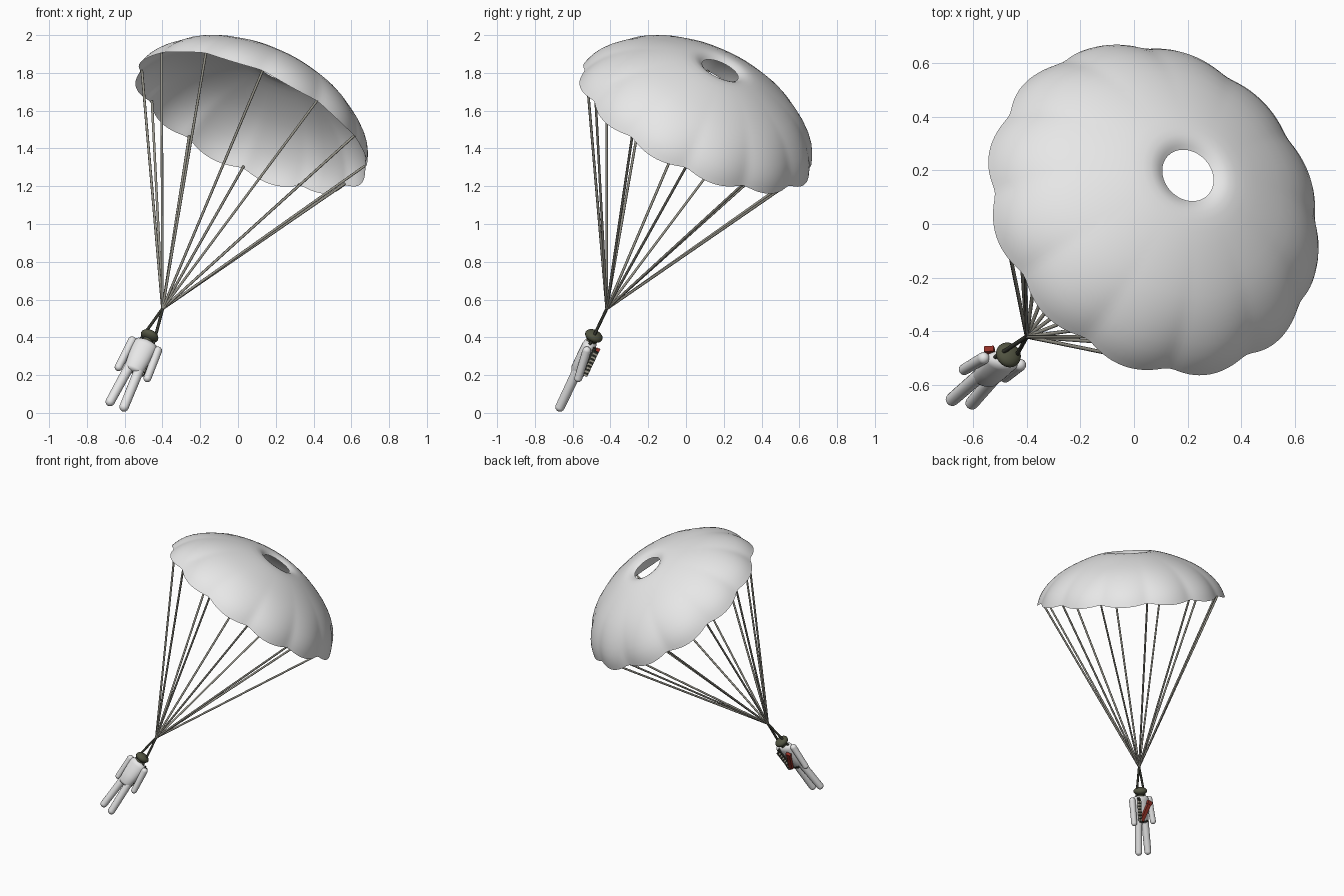
import bpy, bmesh, math
from mathutils import Vector, Matrix

if "Cube" in bpy.data.objects:
    bpy.data.objects.remove(bpy.data.objects["Cube"])

# Tilted frame: origin where the lines meet, w runs up through the canopy vent
W = Vector((0.395, 0.395, 0.83)).normalized()
L = (Vector((1, 0, 0)) - W * W.x).normalized()     # sideways
F = W.cross(L)                                     # chest direction
FRAME = Matrix((L, F, W)).transposed().to_4x4()
FRAME.translation = Vector((-0.40, -0.42, 0.55))


def material(name, rgb):
    m = bpy.data.materials.new(name)
    m.diffuse_color = (*rgb, 1)
    m.use_nodes = True
    m.node_tree.nodes["Principled BSDF"].inputs["Base Color"].default_value = m.diffuse_color
    return m


WHITE = material("off_white", (0.8, 0.8, 0.8))
CORD = material("cord_grey", (0.31, 0.30, 0.255))
OLIVE = material("dark_olive", (0.085, 0.09, 0.055))
DARK = material("strap_black", (0.035, 0.037, 0.028))
RED = material("red", (0.29, 0.03, 0.02))
TAN = material("pouch_tan", (0.5, 0.47, 0.38))


def finish(bm, name, mat, smooth=True):
    bmesh.ops.recalc_face_normals(bm, faces=bm.faces)
    me = bpy.data.meshes.new(name)
    bm.to_mesh(me)
    bm.free()
    me.materials.append(mat)
    for p in me.polygons:
        p.use_smooth = smooth
    ob = bpy.data.objects.new(name, me)
    ob.matrix_world = FRAME
    bpy.context.collection.objects.link(ob)
    return ob


def rot_to(d):
    return d.to_track_quat('Z', 'Y').to_matrix().to_4x4()


def rod(bm, a, b, r1, r2=None, seg=8, ball=False):
    a, b = Vector(a), Vector(b)
    r2 = r1 if r2 is None else r2
    d = b - a
    bmesh.ops.create_cone(bm, cap_ends=False, segments=seg, radius1=r1, radius2=r2, depth=d.length,
                          matrix=Matrix.Translation((a + b) / 2) @ rot_to(d))
    if ball:
        for p, r in ((a, r1), (b, r2)):
            bmesh.ops.create_uvsphere(bm, u_segments=seg, v_segments=8, radius=r,
                                      matrix=Matrix.Translation(p) @ rot_to(d))


def box(bm, c, size, ang=0):
    m = Matrix.Translation(c) @ Matrix.Rotation(ang, 4, 'Y') @ Matrix.Diagonal((*size, 1))
    bmesh.ops.create_cube(bm, size=1, matrix=m)


def lathe(bm, rings, seg, point):
    rows = [[bm.verts.new(point(ring, 2 * math.pi * i / seg)) for i in range(seg)] for ring in rings]
    for p, q in zip(rows, rows[1:]):
        for i in range(seg):
            j = (i + 1) % seg
            bm.faces.new((p[i], p[j], q[j], q[i]))
    return rows


# Canopy: open dome with 12 billowed gores and a vent hole
N, OFF = 12, math.radians(5)
PROFILE = [(.648, 1.213), (.634, 1.248), (.595, 1.322), (.505, 1.412), (.40, 1.470),
           (.28, 1.518), (.18, 1.545), (.135, 1.542), (.104, 1.522)]


def canopy_point(ring, a):
    r, s = ring
    a += OFF
    lobe = abs(math.sin(N / 2 * (a - OFF))) ** 0.9
    rr = r + .026 * lobe * (r / .648) ** 5
    return (rr * math.cos(a), rr * math.sin(a), s - (.025 * lobe if s < 1.22 else 0))


bm = bmesh.new()
lathe(bm, PROFILE, 96, canopy_point)
canopy = finish(bm, "canopy", WHITE)
canopy.modifiers.new("smooth", 'SUBSURF').levels = 1
canopy.modifiers["smooth"].render_levels = 1

# Suspension lines to each notch between gores
bm = bmesh.new()
for i in range(N):
    a = OFF + 2 * math.pi * i / N
    rod(bm, (0, 0, 0), (.644 * math.cos(a), .644 * math.sin(a), 1.217), .007)
finish(bm, "suspension_lines", CORD)

# Risers from the line knot to the shoulders
bm = bmesh.new()
for x in (-1, 1):
    rod(bm, (0, 0, .005), (x * .038, 0, -.215), .008)
finish(bm, "risers", DARK)

# Helmet with flattened crown, and neck
bm = bmesh.new()
bmesh.ops.create_uvsphere(bm, u_segments=24, v_segments=12, radius=1,
                          matrix=Matrix.Translation((0, 0, -.172)) @ Matrix.Diagonal((.049, .049, .029, 1)))
rod(bm, (0, 0, -.22), (0, 0, -.17), .026, seg=16)
finish(bm, "helmet", OLIVE)

# Torso: oval, wide at the shoulders
bm = bmesh.new()
rows = lathe(bm, [(.03, .02, -.205), (.057, .033, -.213), (.065, .038, -.235), (.06, .039, -.32),
                  (.053, .038, -.385), (.045, .03, -.40)], 24,
             lambda g, a: (g[0] * math.cos(a), g[1] * math.sin(a), g[2]))
bm.faces.new(rows[0])
bm.faces.new(rows[-1])
finish(bm, "torso", WHITE)

# Arms and legs
for name, a, b, r1, r2 in (("arm", (.074, .0, -.235), (.083, .022, -.395), .023, .021),
                           ("leg", (.028, 0, -.385), (.04, 0, -.608), .027, .025)):
    for side, x in (("left", -1), ("right", 1)):
        bm = bmesh.new()
        rod(bm, (a[0] * x, *a[1:]), (b[0] * x, *b[1:]), r1, r2, seg=16, ball=True)
        finish(bm, f"{side}_{name}", WHITE)

# Harness on the chest: strap and belt
bm = bmesh.new()
box(bm, (.04, .033, -.27), (.014, .018, .11))
box(bm, (.005, .036, -.388), (.07, .014, .012))
finish(bm, "chest_harness", DARK, False)

# Row of small pouches slung down the chest
for name, mat, shift in (("dark_pouches", DARK, 0), ("light_pouches", TAN, .011)):
    bm = bmesh.new()
    for i in range(7):
        box(bm, (.046, .048, -.232 - .022 * i - shift), (.014, .026, .0105))
    finish(bm, name, mat, False)

# Red pack slung diagonally across the chest
bm = bmesh.new()
box(bm, (-.004, .049, -.318), (.028, .02, .15), math.radians(-32))
box(bm, (-.04, .05, -.258), (.036, .022, .026), math.radians(-32))
finish(bm, "red_chest_pack", RED, False)
